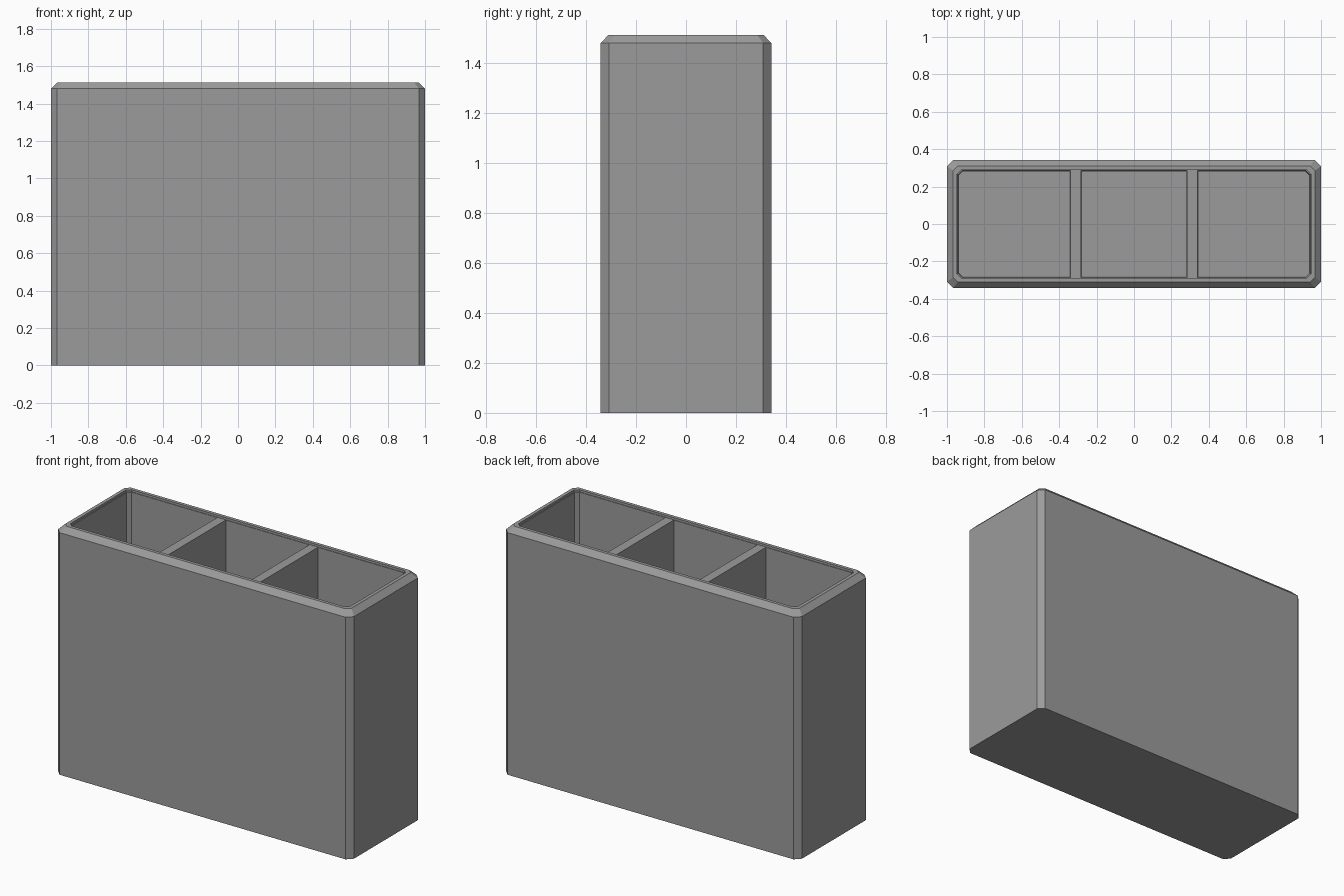
import bpy, bmesh

if "Cube" in bpy.data.objects:
    bpy.data.objects.remove(bpy.data.objects["Cube"])

HEIGHT = 1.513
DIVIDER_TOP = 1.5
FLOOR = 0.03


def outline(x0, x1, y, left, right):
    """Rectangle outline whose left / right corners are cut at 45 degrees."""
    def side(x, s, c):
        # points of one end, from front (-y) to back (+y)
        if c == 0:
            return [(x, -y), (x, y)]
        return [(x + s * c, -y), (x, -y + c), (x, y - c), (x + s * c, y)]
    return side(x1, -1, right) + side(x0, 1, left)[::-1]


def loft(bm, sections):
    """Skin a closed solid through (z, outline) sections."""
    rings = [[bm.verts.new((x, y, z)) for x, y in pts] for z, pts in sections]
    n = len(rings[0])
    for a, b in zip(rings, rings[1:]):
        for i in range(n):
            j = (i + 1) % n
            bm.faces.new((a[i], a[j], b[j], b[i]))
    bm.faces.new(rings[0][::-1])
    bm.faces.new(rings[-1])


def finish(bm, name, mat):
    bmesh.ops.recalc_face_normals(bm, faces=bm.faces)
    mesh = bpy.data.meshes.new(name)
    bm.to_mesh(mesh)
    bm.free()
    mesh.materials.append(mat)
    obj = bpy.data.objects.new(name, mesh)
    bpy.context.collection.objects.link(obj)
    return obj


def cut(target, cutter):
    cutter.hide_render = True
    cutter.hide_set(True)
    mod = target.modifiers.new(cutter.name, 'BOOLEAN')
    mod.operation = 'DIFFERENCE'
    mod.solver = 'EXACT'
    mod.object = cutter


grey = bpy.data.materials.new("dark_grey")
grey.diffuse_color = (0.33, 0.33, 0.33, 1)
grey.use_nodes = True
grey.node_tree.nodes["Principled BSDF"].inputs["Base Color"].default_value = grey.diffuse_color

# Outer body with bevelled upright corners and top edge
bm = bmesh.new()
loft(bm, [(0, outline(-1, 1, 0.342, 0.033, 0.033)),
          (HEIGHT - 0.033, outline(-1, 1, 0.342, 0.033, 0.033)),
          (HEIGHT, outline(-0.967, 0.967, 0.31, 0.025, 0.025))])
body = finish(bm, "holder_body", grey)

# Shallow recess inside the rim, so the dividers sit a little lower
bm = bmesh.new()
loft(bm, [(DIVIDER_TOP, outline(-0.945, 0.945, 0.289, 0.022, 0.022)),
          (HEIGHT + 0.1, outline(-0.947, 0.947, 0.291, 0.022, 0.022))])
cut(body, finish(bm, "rim_recess_cutter", grey))

# Three slightly tapered compartments, bevelled only at the outer corners
bm = bmesh.new()
for x0, x1, left, right in ((-0.94, -0.34, 0.02, 0),
                            (-0.283, 0.283, 0, 0),
                            (0.34, 0.94, 0, 0.02)):
    d = 0.005
    loft(bm, [(FLOOR, outline(x0 + d, x1 - d, 0.286 - d, left, right)),
              (HEIGHT + 0.1, outline(x0, x1, 0.286, left, right))])
cut(body, finish(bm, "compartment_cutter", grey))
